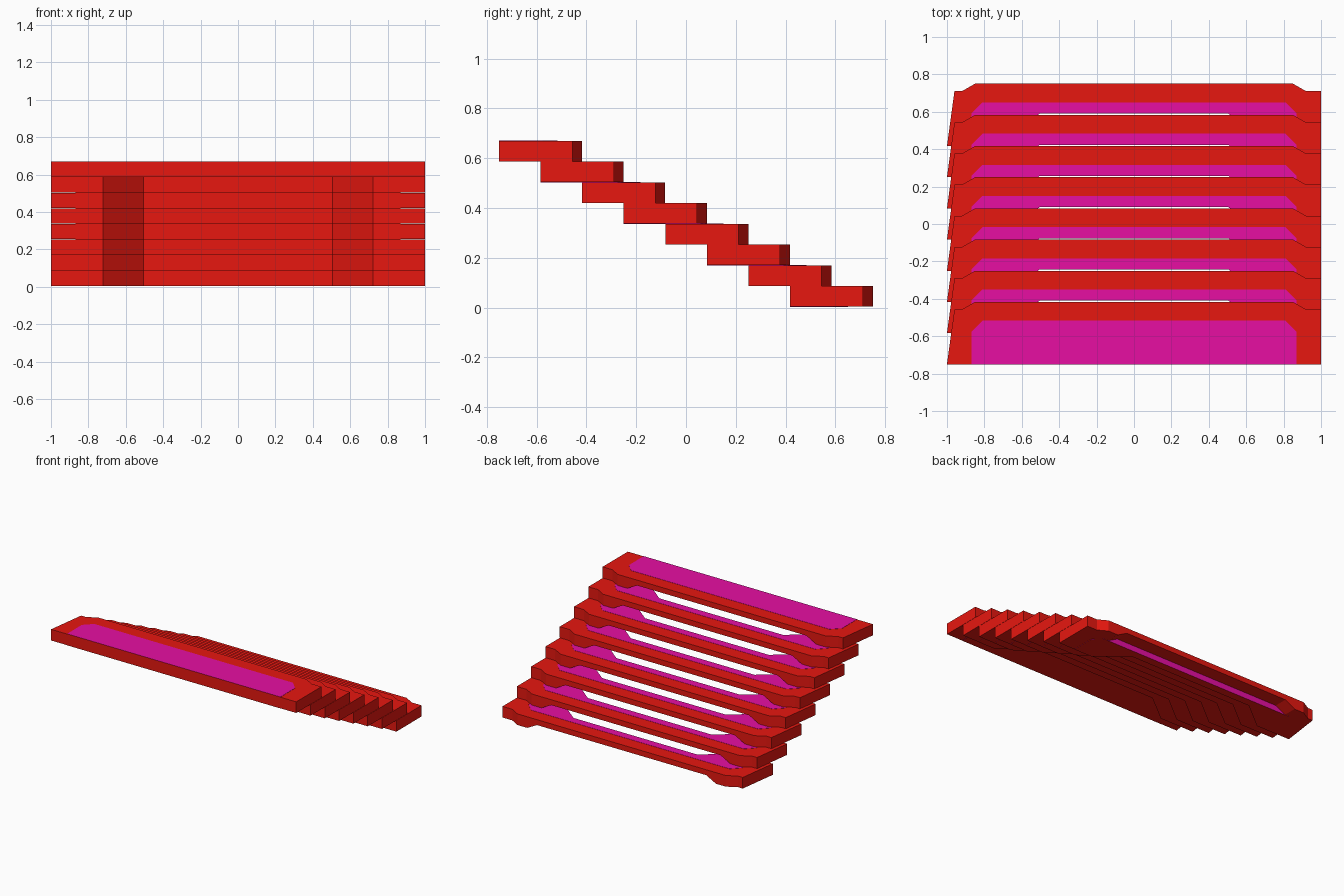
import bpy, bmesh

if "Cube" in bpy.data.objects:
    bpy.data.objects.remove(bpy.data.objects["Cube"])

STEPS, RISE, RUN = 8, 1 / 12, 1 / 6
LIFT = 0.004
FRAME_H = RISE - 0.0015
ARCH = 0.042            # raised underside of the frame's middle


def material(name, rgb):
    m = bpy.data.materials.new(name)
    m.diffuse_color = (*rgb, 1)
    m.use_nodes = True
    m.node_tree.nodes["Principled BSDF"].inputs["Base Color"].default_value = m.diffuse_color
    return m


RED = material("red", (0.80, 0.0085, 0.005))
PINK = material("pink", (0.80, 0.0045, 0.365))


def finish(bm, name, mats):
    bmesh.ops.recalc_face_normals(bm, faces=bm.faces)
    me = bpy.data.meshes.new(name)
    bm.to_mesh(me)
    bm.free()
    for m in mats:
        me.materials.append(m)
    ob = bpy.data.objects.new(name, me)
    bpy.context.collection.objects.link(ob)
    return ob


# Plan stations of the U-shaped frame: outer x, outer y, inner x, inner y
# (y measured from the back edge of the step)
HALF = [(1, -0.3333, 0.87, -0.3333), (1, -0.04, 0.87, -0.16),
        (0.92, -0.04, 0.85, -0.14), (0.85, 0, 0.81, -0.1),
        (0.77, 0, 0.77, -0.1), (0.69, 0, 0.69, -0.1)]


def make_frame(name, back, base):
    left = [(-a, b, -c, d) for a, b, c, d in reversed(HALF)]
    left[-2] = (-0.96, -0.04, -0.87, -0.16)      # left end tapers to the back
    bm = bmesh.new()
    rings = []
    for ox, oy, ix, iy in HALF + left:
        low = base + (ARCH if abs(ox) < 0.7 else 0)
        top = base + FRAME_H
        rings.append([bm.verts.new(p) for p in (
            (ox, back + oy, low), (ox, back + oy, top),
            (ix, back + iy, top), (ix, back + iy, low))])
    for a, b in zip(rings, rings[1:]):
        for k in range(4):
            n = (k + 1) % 4
            bm.faces.new((a[k], a[n], b[n], b[k]))
    bm.faces.new(rings[0])
    bm.faces.new(rings[-1])
    return finish(bm, name, [RED])


def make_tread(name, back, base, notched):
    rear = [(0.87, -0.16), (0.81, -0.1), (-0.81, -0.1), (-0.87, -0.16)]
    front = [(-0.87, -0.3333), (0.87, -0.3333)]
    if notched:
        front[1:1] = [(-0.722, -0.3333), (-0.505, -0.16),
                      (0.505, -0.16), (0.722, -0.3333)]
    plan = front + rear
    bm = bmesh.new()
    low, top = ([bm.verts.new((x, back + y, z)) for x, y in plan]
                for z in (base - 0.001, base + RISE))
    # red underside, pink walking surface
    bm.faces.new(low)
    bm.faces.new(top).material_index = 1
    # red riser at the front, pink rear wall
    for k in range(len(plan)):
        n = (k + 1) % len(plan)
        f = bm.faces.new((low[k], low[n], top[n], top[k]))
        f.material_index = 0 if k < len(front) - 1 else 1
    return finish(bm, name, [RED, PINK])


# Flight of steps, lowest at the back, highest at the front
for i in range(STEPS):
    back, base = 0.75 - i * RUN, LIFT + i * RISE
    make_frame(f"step_frame_{i + 1}", back, base)
    make_tread(f"step_tread_{i + 1}", back, base, i < STEPS - 1)
